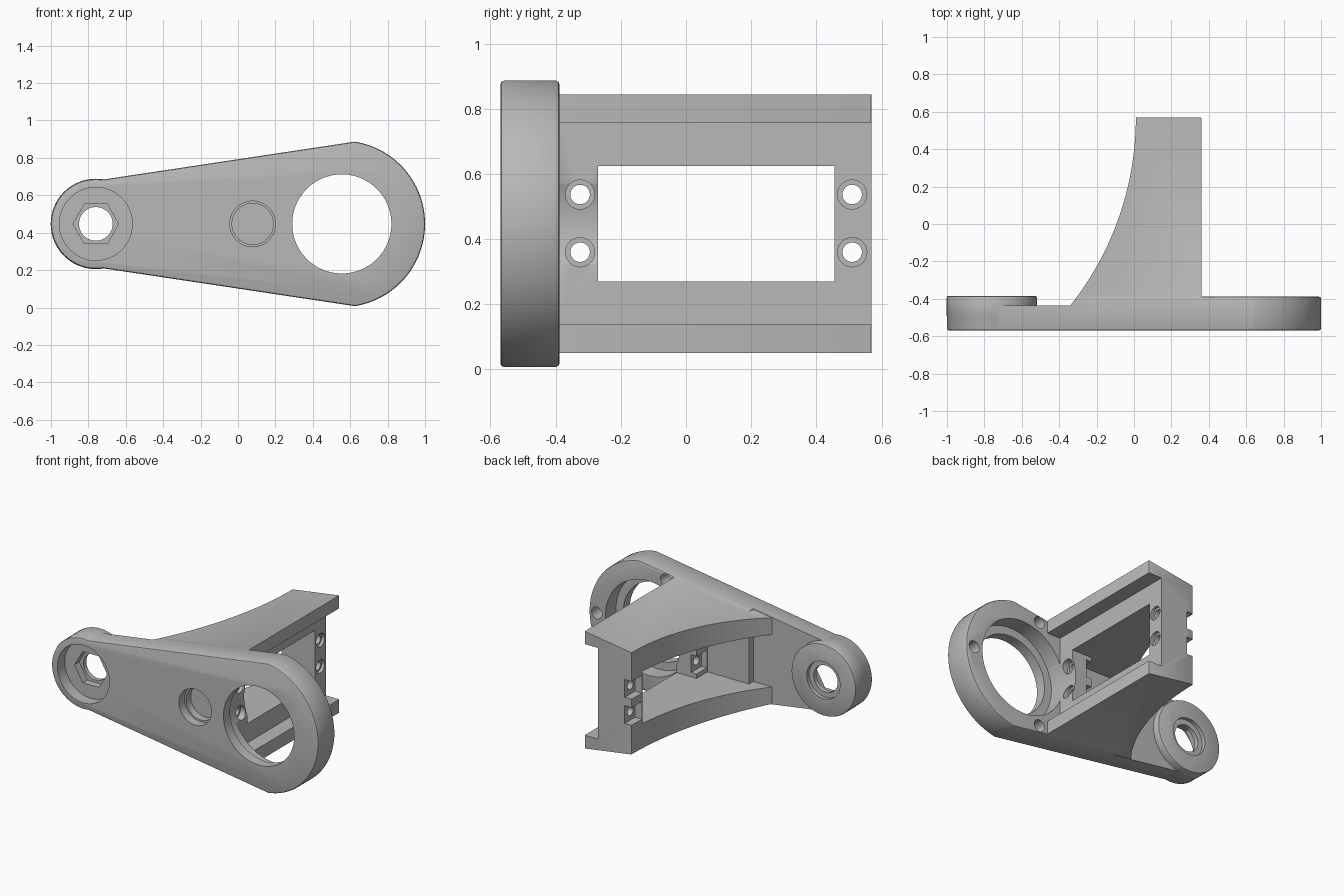
import bpy, bmesh, math
from mathutils import Vector

cube = bpy.data.objects.get("Cube")
if cube:
    bpy.data.objects.remove(cube)

grey = bpy.data.materials.new("light_grey")
grey.use_nodes = True
grey.diffuse_color = (0.48, 0.48, 0.48, 1)
grey.node_tree.nodes["Principled BSDF"].inputs["Base Color"].default_value = (0.48, 0.48, 0.48, 1)

MAP = {
    'x': lambda a, b, t: Vector((t, a, b)),
    'y': lambda a, b, t: Vector((a, t, b)),
    'z': lambda a, b, t: Vector((a, b, t)),
}


def prism(name, pts, axis, lo, hi):
    """Extrude a 2D outline along one axis."""
    bm = bmesh.new()
    put = MAP[axis]
    low = [bm.verts.new(put(a, b, lo)) for a, b in pts]
    high = [bm.verts.new(put(a, b, hi)) for a, b in pts]
    bm.faces.new(low)
    bm.faces.new(high)
    n = len(pts)
    for i in range(n):
        j = (i + 1) % n
        bm.faces.new((low[i], low[j], high[j], high[i]))
    bmesh.ops.recalc_face_normals(bm, faces=bm.faces)
    mesh = bpy.data.meshes.new(name)
    bm.to_mesh(mesh)
    bm.free()
    mesh.materials.append(grey)
    ob = bpy.data.objects.new(name, mesh)
    bpy.context.collection.objects.link(ob)
    return ob


def arc(a, b, r, start, end, n):
    return [(a + r * math.cos(start + (end - start) * i / n),
             b + r * math.sin(start + (end - start) * i / n)) for i in range(n + 1)]


def rod(name, a, b, r, axis, lo, hi, n=64):
    return prism(name, arc(a, b, r, 0, math.tau, n)[:-1], axis, lo, hi)


def box(name, x, y, z):
    return prism(name, [(x[0], y[0]), (x[1], y[0]), (x[1], y[1]), (x[0], y[1])], 'z', *z)


def apply(ob, mod):
    bpy.context.view_layer.objects.active = ob
    bpy.ops.object.modifier_apply(modifier=mod.name)


def combine(ob, other, operation='DIFFERENCE'):
    mod = ob.modifiers.new("combine", 'BOOLEAN')
    mod.operation = operation
    mod.solver = 'EXACT'
    mod.object = other
    apply(ob, mod)
    bpy.data.objects.remove(other)


def round_rims(ob, width):
    mod = ob.modifiers.new("rims", 'BEVEL')
    mod.width = width
    mod.segments = 2
    mod.limit_method = 'ANGLE'
    mod.angle_limit = math.radians(50)
    apply(ob, mod)


BIG, SMALL, MID = 0.555, -0.76, 0.447


def teardrop(inset=0):
    """Two circles joined by their tangents."""
    R, r = 0.445 - inset, 0.24 - inset
    t = math.acos((R - r) / (BIG - SMALL))
    return arc(BIG, MID, R, -t, t, 56) + arc(SMALL, MID, r, t, math.tau - t, 40)


# Base plate, thinned beside the small end, with a raised boss
bracket = prism("bracket_body", teardrop(), 'y', -0.57, -0.388)
round_rims(bracket, 0.012)
combine(bracket, box("step_cutter", (-1.2, -0.2), (-0.435, -0.3), (-0.2, 1.2)))
boss = rod("boss", SMALL, MID, 0.2415, 'y', -0.5, -0.385)
round_rims(boss, 0.008)
combine(bracket, boss, 'UNION')

# Arm: tapered outline trimmed by a curved side profile
sweep = math.asin(1.005 / 1.618)
curve = arc(0.01 - 1.618, 0.57, 1.618, 0, -sweep, 28)
curve = [(0.02 - 2 * 0.005 - (0.01 - a), b) for a, b in curve]
arm = prism("arm", teardrop(0.003), 'y', -0.5, 0.8)
side = prism("arm_profile", curve + [(curve[-1][0], -0.52), (0.36, -0.52), (0.36, 0.57)],
             'z', -0.5, 1.5)
round_rims(side, 0.006)
combine(arm, side, 'INTERSECT')

# Rail channel and hollow interior with its mounting block
combine(arm, box("channel_cutter", (0.26, 0.6), (-0.388, 0.9), (0.14, 0.757)))
hollow = box("hollow_cutter", (-0.8, 0.6), (-0.435, 0.455), (0.27, 0.625))
combine(hollow, box("block", (0.11, 0.9), (-0.6, -0.27), (0.1, 0.8)))
combine(arm, hollow)
combine(bracket, arm, 'UNION')

# Large bore with a front lip and wider rear seat
combine(bracket, rod("bore_cutter", BIG, MID, 0.265, 'y', -0.7, -0.3, 96))
combine(bracket, rod("seat_cutter", BIG, MID, 0.32, 'y', -0.5, -0.27, 96))
for deg in (0, 110, -110):
    a = math.radians(deg)
    combine(bracket, rod("ring_hole", BIG + 0.385 * math.cos(a), MID + 0.385 * math.sin(a),
                         0.04, 'y', -0.5, -0.37, 24))

# Small end: front recess, hex seat, through hole, rear recess
for r, lo, hi, n in ((0.195, -0.7, -0.49, 64), (0.122, -0.5, -0.44, 6),
                     (0.09, -0.6, -0.2, 48), (0.125, -0.41, -0.2, 48)):
    combine(bracket, rod("small_end_cutter", SMALL, MID, r, 'y', lo, hi, n))

# Blind stepped pocket in the front face
for r, depth in ((0.122, -0.51), (0.11, -0.46)):
    combine(bracket, rod("pocket_cutter", 0.078, MID, r, 'y', -0.7, depth, 48))

# Screw holes with countersinks and nut slots
for y, seat, slot_y, slot_x in ((-0.325, 0.215, (-0.38, -0.2), 0.15),
                                (0.51, 0.24, (0.46, 0.7), 0.06)):
    for z in (0.36, 0.537):
        combine(bracket, rod("screw_hole", y, z, 0.03, 'x', -0.05, 0.35, 24))
        combine(bracket, rod("countersink", y, z, 0.045, 'x', seat, 0.35, 24))
        combine(bracket, box("nut_slot", (-0.03, slot_x), slot_y, (z - 0.06, z + 0.06)))

bpy.ops.object.select_all(action='DESELECT')
bracket.select_set(True)
bpy.context.view_layer.objects.active = bracket
bpy.ops.object.shade_smooth_by_angle(angle=math.radians(30))
